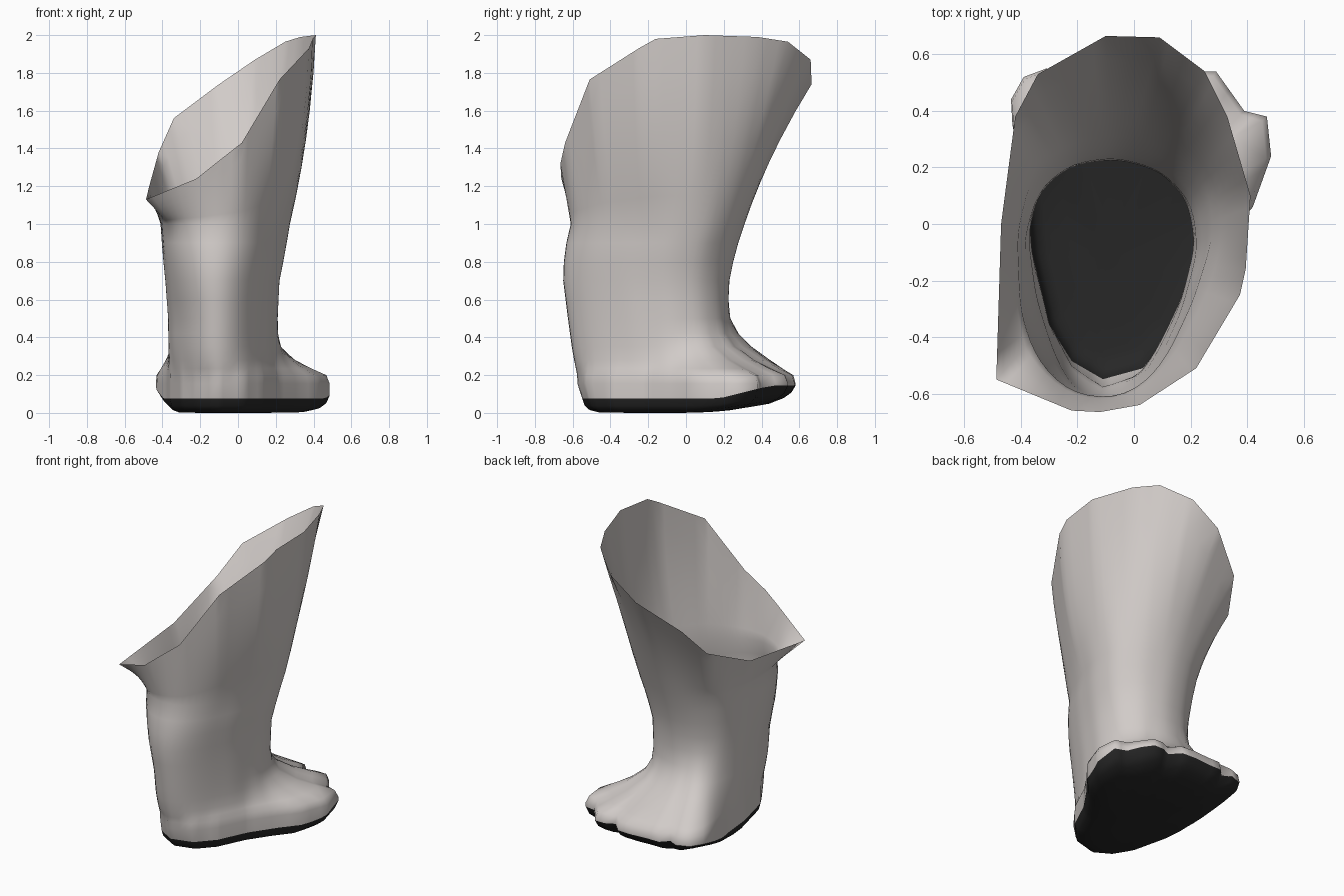
import bpy, bmesh, math

if "Cube" in bpy.data.objects:
    bpy.data.objects.remove(bpy.data.objects["Cube"])

N = 72
CX, CY = -0.08, -0.12          # axis the sections are sampled around
TAU = 2 * math.pi
angles = [TAU * i / N for i in range(N)]


def mat(name, c):
    m = bpy.data.materials.new(name)
    m.diffuse_color = (*c, 1)
    m.use_nodes = True
    m.node_tree.nodes["Principled BSDF"].inputs["Base Color"].default_value = m.diffuse_color
    return m


def sample(pts, a):
    """Point where direction a from the axis meets the outline."""
    p = sorted(((math.atan2(q[1] - CY, q[0] - CX) - a) % TAU, q) for q in pts)
    (a1, q1), (a0, q0) = p[0], p[-1]
    a0 -= TAU
    s0 = math.hypot(q0[0] - CX, q0[1] - CY) * math.sin(-a0)
    s1 = math.hypot(q1[0] - CX, q1[1] - CY) * math.sin(a1)
    t = s0 / (s0 + s1) if s0 + s1 > 1e-9 else 0
    return [u + (v - u) * t for u, v in zip(q0, q1)]


def outline(pts, snap=False, smooth=0):
    ring = [sample(pts, a) for a in angles]
    if snap:                   # keep the given corners exactly
        for q in pts:
            k = round(math.atan2(q[1] - CY, q[0] - CX) % TAU / TAU * N) % N
            ring[k] = list(q)
    for _ in range(smooth):
        ring = [[(u + 2 * v + w) / 4 for u, v, w in
                 zip(ring[i - 1], ring[i], ring[(i + 1) % N])] for i in range(N)]
    return ring


def unit(ring):
    """Scale a section to the range 0..1 in x and y."""
    lo = [min(p[k] for p in ring) for k in (0, 1)]
    hi = [max(p[k] for p in ring) for k in (0, 1)]
    return [[(p[k] - lo[k]) / (hi[k] - lo[k]) for k in (0, 1)] for p in ring]


# ankle section, calf section, foot outline with toe bumps, slanted top rim
ankle = unit(outline([
    (-.11, -.63), (-.01, -.58), (.07, -.46), (.16, -.27), (.21, -.07), (.185, .08),
    (.09, .18), (-.06, .22), (-.22, .20), (-.32, .12), (-.37, -.03), (-.34, -.25),
    (-.28, -.44), (-.21, -.58)], smooth=4))
calf = unit(outline([
    (-.12, -.61), (0, -.585), (.1, -.48), (.2, -.27), (.27, -.05), (.26, .12), (.14, .25),
    (-.05, .31), (-.23, .28), (-.36, .17), (-.41, -.03), (-.40, -.3), (-.35, -.46),
    (-.25, -.575)], smooth=4))
foot = outline([
    (-.11, -.575), (.03, -.53), (.13, -.4), (.22, -.21), (.33, -.05), (.42, .06),
    (.485, .24), (.47, .38), (.39, .40), (.29, .54), (.22, .54), (.16, .51),
    (.1, .575), (0, .58), (-.06, .52), (-.11, .57), (-.2, .57), (-.25, .52),
    (-.31, .55), (-.39, .52), (-.435, .44), (-.43, .35), (-.38, .1), (-.36, -.1),
    (-.3, -.35), (-.22, -.5)], snap=True)
rim = outline([
    (.22, -.51, 1.765), (.375, -.25, 1.93), (.395, -.16, 1.98), (.412, .1, 2),
    (.33, .38, 1.99), (.25, .54, 1.965), (.09, .66, 1.87), (-.1, .665, 1.74),
    (-.34, .53, 1.56), (-.42, .38, 1.38), (-.47, 0, 1.2), (-.487, -.55, 1.13),
    (-.22, -.66, 1.24), (-.12, -.665, 1.32), (.02, -.64, 1.43)], snap=True)

# height: x min, x max, y min, y max of the leg
extents = [(.1, -.36, .21, -.57, .22), (.2, -.36, .21, -.585, .22),
           (.35, -.37, .21, -.605, .22), (.5, -.37, .21, -.625, .22),
           (.7, -.385, .22, -.65, .23), (.85, -.4, .25, -.645, .26),
           (1.0, -.41, .275, -.61, .31)]
# height, how far the section reaches out to the foot outline
levels = [(.155, 1), (.2, .97), (.235, .82), (.28, .62), (.35, .34), (.42, .15), (.5, .04),
          (.6, 0), (.7, 0), (.8, 0), (.9, 0), (1.0, 0)]


def leg_at(i, z):
    for lo, hi in zip(extents, extents[1:]):
        if z <= hi[0]:
            break
    t = (z - lo[0]) / (hi[0] - lo[0])
    x0, x1, y0, y1 = [u + (v - u) * t for u, v in zip(lo[1:], hi[1:])]
    m = max(0, min(1, (z - .5) / .45))
    ux, uy = [u + (v - u) * m for u, v in zip(ankle[i], calf[i])]
    return x0 + ux * (x1 - x0), y0 + uy * (y1 - y0)


def reach(w, a):
    """The foot falls off faster at the heel and big toe, slower at the small toe."""
    c, s = math.cos(a), math.sin(a)
    e = 1 + max(0, c) * 1.2 + max(0, -s) * 3 - max(0, -c) * max(0, s) * .5
    return w ** e


def sole_z(x, y):
    return .075 * (max(0, y) / .57) ** 2 + \
        .07 * max(0, min(1, (-x - .25) / .18)) * max(0, min(1, y / .35))


edge = [(p[0] - .0 * p[0], p[1] if p[1] > -.4 else -.4 + (p[1] + .4) * .85,
         .075 + .07 * max(0, min(1, (p[1] - .17) / .28))) for p in foot]


def sole_ring(scale, up):
    out = []
    for p in edge:
        x, y = CX + (p[0] - CX) * scale, CY + (p[1] - CY) * scale
        b = sole_z(x, y)
        out.append((x, y, b + (max(p[2], b) - b) * up))
    return out


def build(name, rings, material, centre=None):
    bm = bmesh.new()
    vs = [[bm.verts.new(p) for p in r] for r in rings]
    for a, b in zip(vs, vs[1:]):
        for i in range(N):
            j = (i + 1) % N
            bm.faces.new((a[i], a[j], b[j], b[i]))
    if centre:
        c = bm.verts.new(centre)
        for i in range(N):
            bm.faces.new((vs[0][(i + 1) % N], vs[0][i], c))
    for f in bm.faces:
        f.smooth = True
    me = bpy.data.meshes.new(name)
    bm.to_mesh(me)
    bm.free()
    me.materials.append(material)
    ob = bpy.data.objects.new(name, me)
    bpy.context.collection.objects.link(ob)


# leg and foot shell, open at the top
rings = [edge]
for z, w in levels:
    ring = []
    for i, (f, a) in enumerate(zip(foot, angles)):
        x, y = leg_at(i, z)
        r = reach(w, a)
        ring.append((x + (f[0] - x) * r, y + (f[1] - y) * r, z))
    rings.append(ring)
base = rings[-1]
for t in (.15, .3, .45, .6, .8, 1):
    ring = []
    for p, q, a in zip(base, rim, angles):
        k = .9 * max(0, math.cos(a)) - .3 * max(0, math.sin(a))
        h = t + k * t * (1 - t)
        ring.append((p[0] + (q[0] - p[0]) * h, p[1] + (q[1] - p[1]) * h,
                     p[2] + (q[2] - p[2]) * t))
    rings.append(ring)
build("leg_and_foot", rings, mat("pale grey", (.64, .60, .58)))

# dark sole
build("sole", [sole_ring(.5, .01), sole_ring(.8, .04), sole_ring(.91, .2),
               sole_ring(.97, .5), edge],
      mat("near black", (.02, .02, .02)), (CX, CY, 0))
